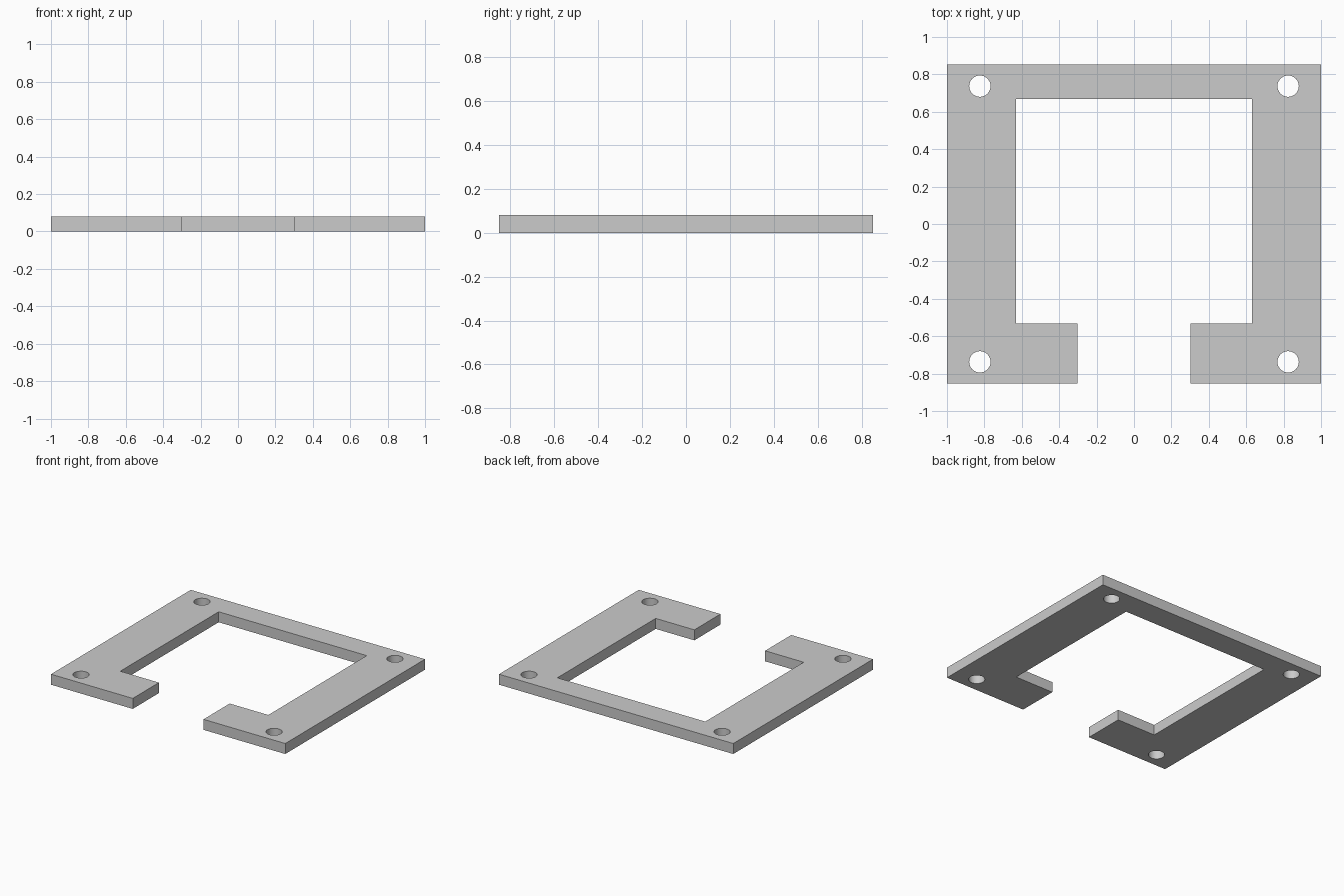
import bpy, bmesh

if "Cube" in bpy.data.objects:
    bpy.data.objects.remove(bpy.data.objects["Cube"])

THICK = 0.081
HALF_X, HALF_Y = 1.0, 0.852
HOLE_X, HOLE_Y, HOLE_R = 0.824, 0.737, 0.057

# Right half of the C-shaped outline, mirrored to make the left half
right = [(0.302, -HALF_Y), (HALF_X, -HALF_Y), (HALF_X, HALF_Y)]
inner = [(0.632, 0.667), (0.632, -0.533), (0.302, -0.533)]
flip = lambda pts: [(-x, y) for x, y in reversed(pts)]
outline = right + flip(right) + flip(inner) + inner

# Flat plate
bm = bmesh.new()
face = bm.faces.new([bm.verts.new((x, y, 0)) for x, y in outline])
ext = bmesh.ops.extrude_face_region(bm, geom=[face])
top = [v for v in ext["geom"] if isinstance(v, bmesh.types.BMVert)]
bmesh.ops.translate(bm, verts=top, vec=(0, 0, THICK))
bmesh.ops.recalc_face_normals(bm, faces=bm.faces)
mesh = bpy.data.meshes.new("mounting_plate")
bm.to_mesh(mesh)
bm.free()
plate = bpy.data.objects.new("mounting_plate", mesh)
bpy.context.collection.objects.link(plate)

# Four corner screw holes
for sx in (-1, 1):
    for sy in (-1, 1):
        bpy.ops.mesh.primitive_cylinder_add(
            vertices=48, radius=HOLE_R, depth=0.4,
            location=(sx * HOLE_X, sy * HOLE_Y, THICK / 2))
        cutter = bpy.context.object
        cutter.name = "hole_cutter"
        cutter.hide_render = True
        bpy.context.view_layer.objects.active = plate
        mod = plate.modifiers.new("screw_hole", 'BOOLEAN')
        mod.operation = 'DIFFERENCE'
        mod.solver = 'EXACT'
        mod.object = cutter
        bpy.ops.object.modifier_apply(modifier=mod.name)
        bpy.data.objects.remove(cutter, do_unlink=True)

# Smooth hole walls, crisp edges
bpy.ops.object.select_all(action='DESELECT')
plate.select_set(True)
bpy.context.view_layer.objects.active = plate
bpy.ops.object.shade_smooth_by_angle()
